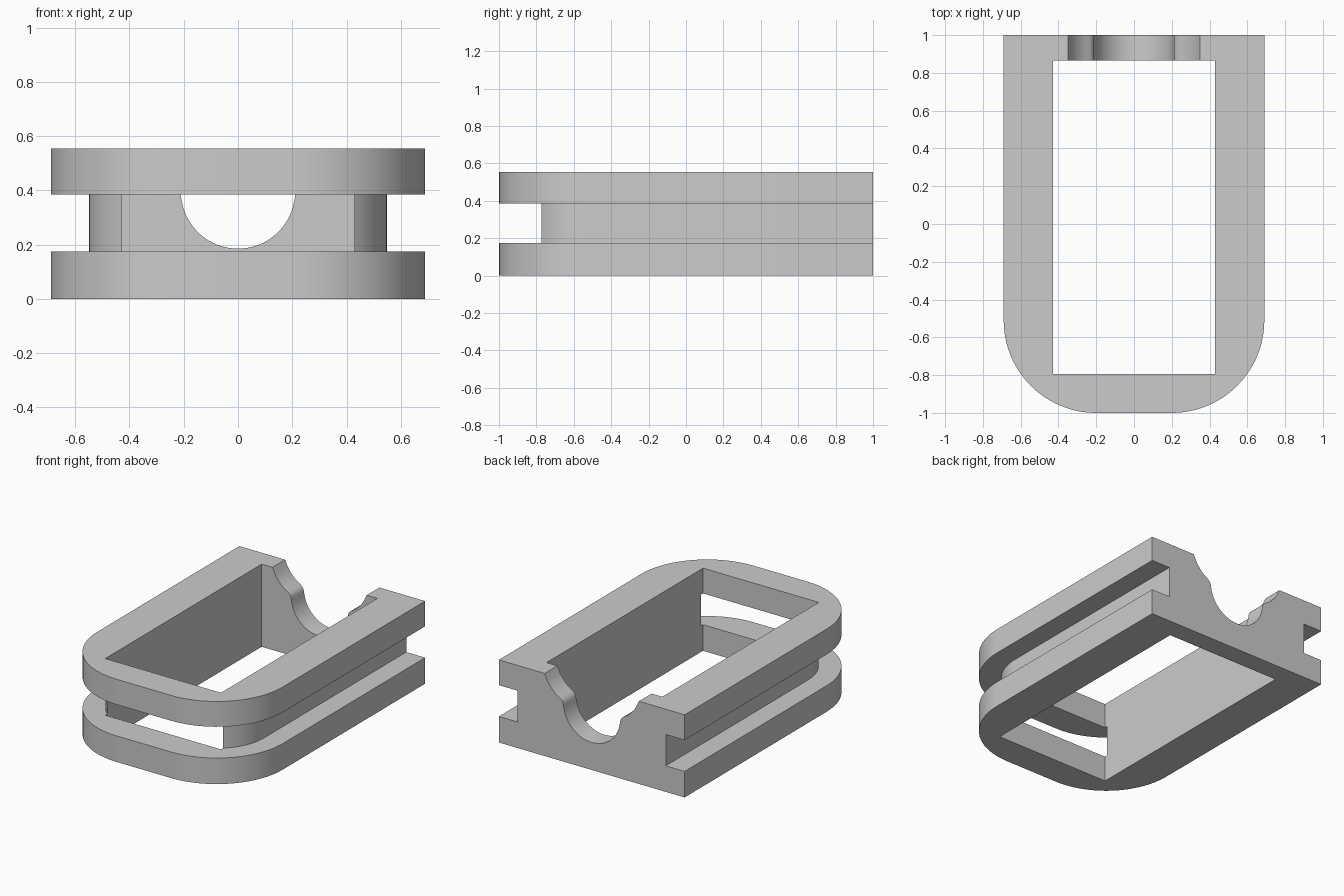
import bpy, bmesh
from math import pi, sin, cos

if "Cube" in bpy.data.objects:
    bpy.data.objects.remove(bpy.data.objects["Cube"], do_unlink=True)

HEIGHT = 0.555
HALF_WIDTH = 0.69
CORNER = 0.49
GROOVE_DEPTH = 0.14
GROOVE_LOW, GROOVE_HIGH = 0.175, 0.385

grey = bpy.data.materials.new("plain grey")
grey.use_nodes = True
grey.diffuse_color = (0.6, 0.6, 0.6, 1)
grey.node_tree.nodes["Principled BSDF"].inputs["Base Color"].default_value = (0.6, 0.6, 0.6, 1)


def arc(cx, cy, r, start, end, steps=24):
    angles = [start + (end - start) * i / steps for i in range(steps + 1)]
    return [(cx + r * cos(a), cy + r * sin(a)) for a in angles]


def prism(name, points, low, high, upright=False):
    """Extrude an outline along z, or along y when upright."""
    place = (lambda p, d: (p[0], d, p[1])) if upright else (lambda p, d: (p[0], p[1], d))
    bm = bmesh.new()
    face = bm.faces.new([bm.verts.new(place(p, low)) for p in points])
    made = bmesh.ops.extrude_face_region(bm, geom=[face])["geom"]
    shift = place((0, 0), high - low)
    bmesh.ops.translate(bm, vec=shift, verts=[v for v in made if isinstance(v, bmesh.types.BMVert)])
    bmesh.ops.recalc_face_normals(bm, faces=bm.faces)
    mesh = bpy.data.meshes.new(name)
    bm.to_mesh(mesh)
    bm.free()
    mesh.materials.append(grey)
    obj = bpy.data.objects.new(name, mesh)
    bpy.context.collection.objects.link(obj)
    return obj


def rectangle(x, y0, y1):
    return [(-x, y0), (x, y0), (x, y1), (-x, y1)]


def rounded_front(inset, back):
    """Outline with a square back and two round front corners."""
    r = CORNER - inset
    cx, cy = HALF_WIDTH - CORNER, -1 + CORNER
    return ([(-HALF_WIDTH + inset, back)] + arc(-cx, cy, r, pi, 1.5 * pi)
            + arc(cx, cy, r, 1.5 * pi, 2 * pi) + [(HALF_WIDTH - inset, back)])


# Solid body
frame = prism("grooved_frame", rounded_front(0, 1), 0, HEIGHT)

# Groove around the sides and front
groove_outline = ([(-0.9, 1.1), (-0.9, -1.2), (0.9, -1.2), (0.9, 1.1)]
                  + rounded_front(GROOVE_DEPTH, 1.1)[::-1])
groove = prism("groove_cutter", groove_outline, GROOVE_LOW, GROOVE_HIGH)

# Open middle, and the slot through the front wall
cavity = prism("cavity_cutter", rectangle(0.43, -0.795, 0.865), -0.1, 0.7)
slot = prism("slot_cutter", rectangle(0.43, -1.1, -0.6), GROOVE_LOW, GROOVE_HIGH)

# Saddle notch in the back wall: round bottom, soft shoulder, flared top
shoulder = [(0.21, 0.375), (0.213, 0.392), (0.221, 0.407), (0.235, 0.419),
            (0.26, 0.434), (0.285, 0.455), (0.31, 0.482), (0.33, 0.512), (0.35, 0.555)]
right_side = shoulder + [(0.35, 0.7)]
left_side = [(-x, z) for x, z in right_side[::-1]]
notch = prism("notch_cutter",
              left_side + arc(0, 0.395, 0.21, pi * 1.03, pi * 1.97, 32)[1:-1] + right_side,
              0.75, 1.1, upright=True)

# Cut everything out of the body
bpy.ops.object.select_all(action="DESELECT")
bpy.context.view_layer.objects.active = frame
frame.select_set(True)
for cutter in (groove, cavity, slot, notch):
    cutter.hide_render = True
    cut = frame.modifiers.new(cutter.name, "BOOLEAN")
    cut.operation = "DIFFERENCE"
    cut.solver = "EXACT"
    cut.object = cutter
    bpy.ops.object.modifier_apply(modifier=cut.name)
    bpy.data.objects.remove(cutter, do_unlink=True)

bpy.ops.object.shade_smooth_by_angle(angle=pi / 6)
